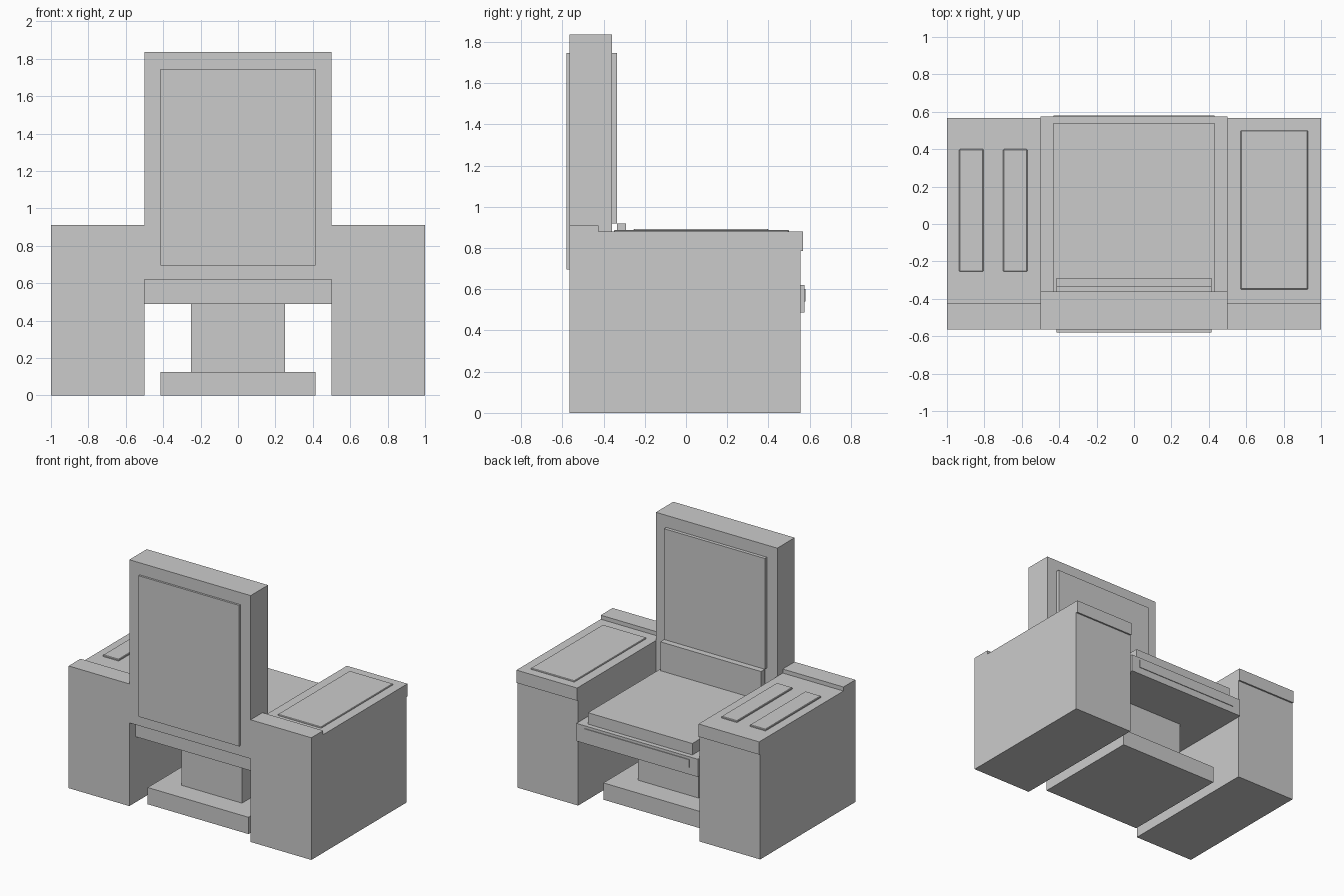
import bpy

if "Cube" in bpy.data.objects:
    bpy.data.objects.remove(bpy.data.objects["Cube"])


def mesh_object(name, verts, faces):
    mesh = bpy.data.meshes.new(name)
    mesh.from_pydata(verts, [], faces)
    mesh.update()
    obj = bpy.data.objects.new(name, mesh)
    bpy.context.collection.objects.link(obj)
    return obj


def extrude_x(name, profile, x0, x1):
    """Extrude a counter-clockwise (y, z) profile along x."""
    n = len(profile)
    verts = [(x, y, z) for x in (x0, x1) for y, z in profile]
    faces = [tuple(reversed(range(n))), tuple(range(n, 2 * n))]
    faces += [(i, (i + 1) % n, n + (i + 1) % n, n + i) for i in range(n)]
    return mesh_object(name, verts, faces)


def box(name, x, y, z, bevel=0):
    """Box from (min, max) ranges, with an optional small chamfer."""
    profile = [(y[0], z[0]), (y[1], z[0]), (y[1], z[1]), (y[0], z[1])]
    obj = extrude_x(name, profile, *x)
    if bevel:
        mod = obj.modifiers.new("chamfer", 'BEVEL')
        mod.width = bevel
        mod.segments = 1
    return obj


def wide(half):
    return (-half, half)


# Armrest consoles: raised step at one end, thin overhanging lip at the other
arm_profile = [(-0.565, 0), (0.555, 0), (0.555, 0.785), (0.567, 0.785),
               (0.567, 0.88), (-0.425, 0.88), (-0.425, 0.91), (-0.565, 0.91)]
extrude_x("left_armrest", arm_profile, -1.0, -0.5)
extrude_x("right_armrest", arm_profile, 0.5, 1.0)

# Control strips on one arm, wide plate on the other
for i, x0 in enumerate((-0.935, -0.70)):
    box(f"control_strip_{i + 1}", (x0, x0 + 0.13), (-0.255, 0.40), (0.87, 0.892), 0.004)
box("arm_plate", (0.57, 0.93), (-0.35, 0.50), (0.87, 0.888), 0.004)

# Backrest with its rear panel, front pad and lumbar pad
box("backrest", wide(0.5), (-0.565, -0.36), (0.62, 1.835))
box("backrest_rear_panel", wide(0.415), (-0.58, -0.56), (0.695, 1.745))
box("backrest_front_pad", wide(0.415), (-0.365, -0.335), (0.92, 1.745))
box("lumbar_pad", wide(0.415), (-0.335, -0.29), (0.69, 0.92))

# Seat, its front trim and cushion
box("seat_base", wide(0.5), (-0.49, 0.575), (0.488, 0.62))
box("seat_trim", wide(0.43), (0.57, 0.58), (0.54, 0.60))
box("seat_cushion", wide(0.43), (-0.36, 0.54), (0.61, 0.705))

# Pedestal and foot plate
box("pedestal", wide(0.25), (-0.31, 0.21), (0.12, 0.495))
box("foot_plate", wide(0.415), (-0.47, 0.38), (0, 0.125))
